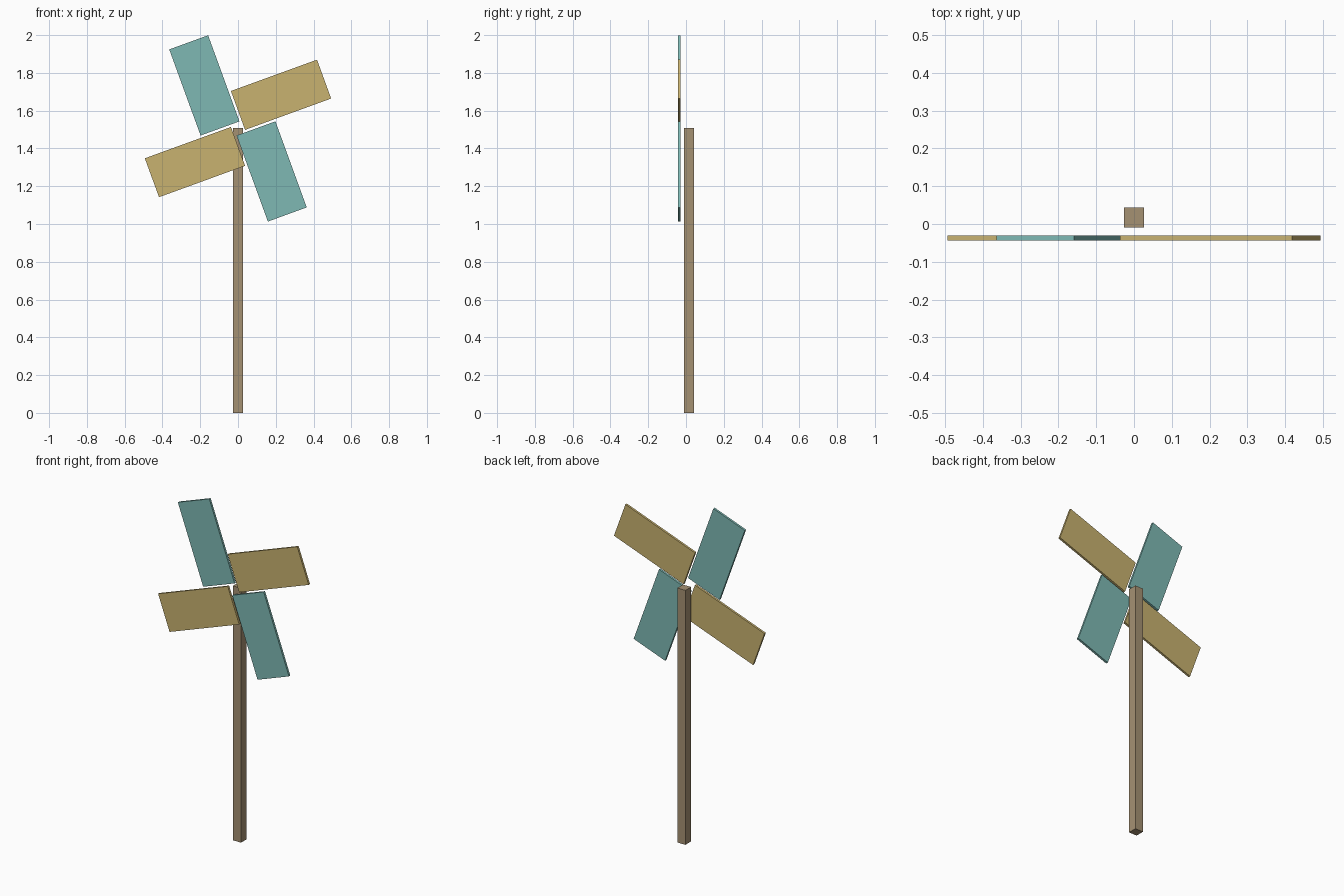
import bpy
from math import radians
from mathutils import Matrix, Vector

cube = bpy.data.objects.get("Cube")
if cube:
    bpy.data.objects.remove(cube, do_unlink=True)


def make_material(name, rgb):
    mat = bpy.data.materials.new(name)
    mat.use_nodes = True
    colour = (*rgb, 1.0)
    mat.diffuse_color = colour
    mat.node_tree.nodes["Principled BSDF"].inputs["Base Color"].default_value = colour
    return mat


def make_box(name, size, location, material, angle=0.0):
    """Box with the given size, turned about the y axis."""
    bpy.ops.mesh.primitive_cube_add(size=1, location=location)
    box = bpy.context.object
    box.name = name
    box.scale = size
    box.rotation_euler.y = -angle
    box.data.materials.append(material)
    return box


wood = make_material("brown wood", (0.376, 0.283, 0.171))
gold = make_material("sand gold", (0.578, 0.445, 0.162))
teal = make_material("soft teal", (0.209, 0.485, 0.456))

# Square post
POST_WIDTH = 0.053
POST_HEIGHT = 1.507
make_box("post", (POST_WIDTH, POST_WIDTH, POST_HEIGHT),
         (0, 0.017, POST_HEIGHT / 2), wood)

# Four flat blades, each set off to one side of its arm
HUB = Vector((0, -0.0365, 1.506))
OFFSET = Vector((0.275, 0, 0.0895))
BLADE_SIZE = (0.485, 0.013, 0.219)
names = ("upper_left_blade", "upper_right_blade",
         "lower_right_blade", "lower_left_blade")
for i, name in enumerate(names):
    angle = radians(20 + 90 * i)
    centre = HUB + Matrix.Rotation(-angle, 3, 'Y') @ OFFSET
    make_box(name, BLADE_SIZE, centre, teal if i % 2 else gold, angle)
